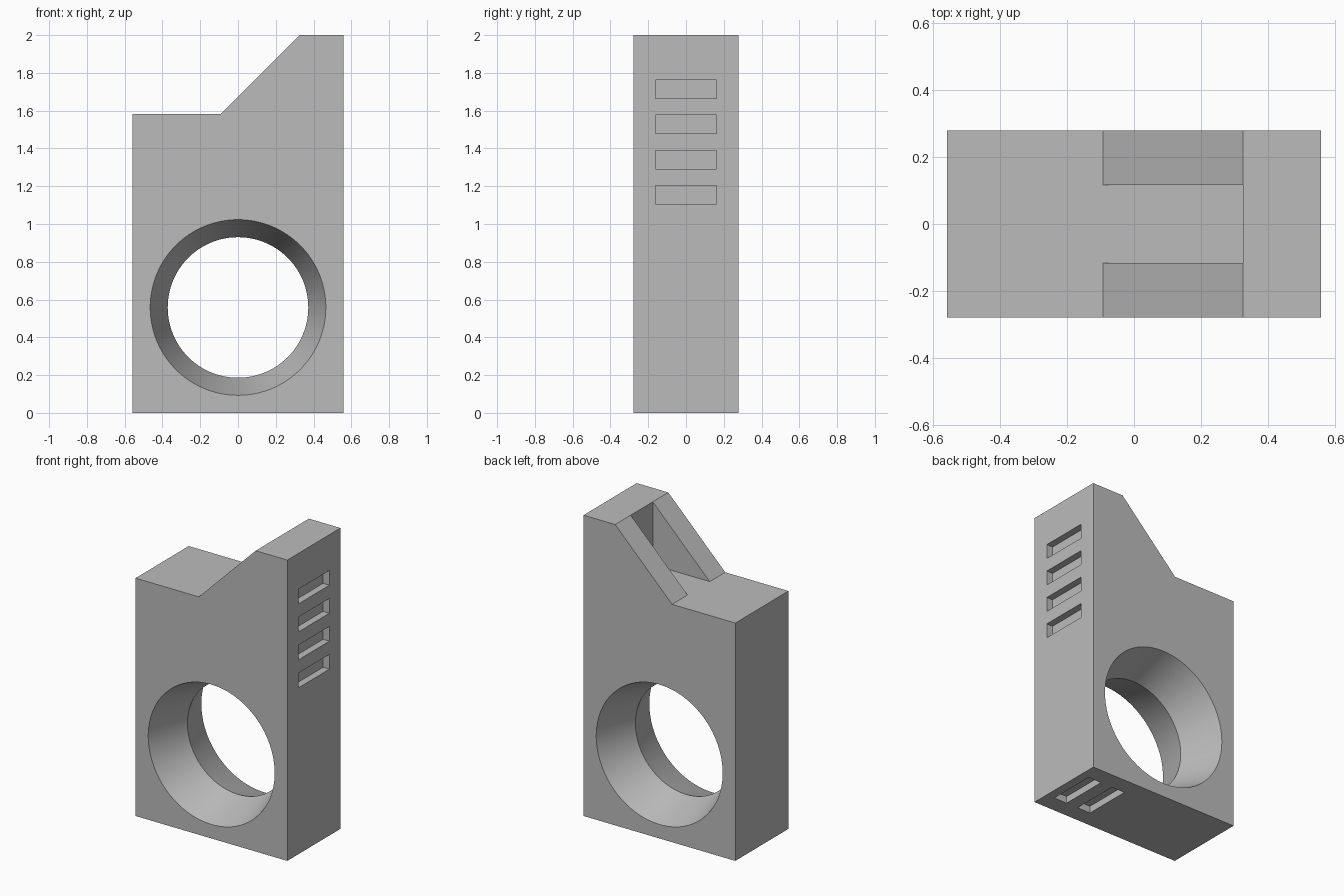
import bpy, bmesh, math

cube = bpy.data.objects.get("Cube")
if cube:
    bpy.data.objects.remove(cube, do_unlink=True)

U = 2 / 21.5                      # design unit
HALF_X, HALF_Y = 6 * U, 3 * U
SHELF, TOP = 17 * U, 2.0
RAMP_LOW, RAMP_HIGH = -U, 3.5 * U
SLOT_LONG, SLOT_WIDE, SLOT_DEEP = 3.5 * U, 0.098, 0.5 * U

grey = bpy.data.materials.new("plain_grey")
grey.use_nodes = True
colour = (0.5, 0.5, 0.5, 1)
grey.diffuse_color = colour
grey.node_tree.nodes["Principled BSDF"].inputs["Base Color"].default_value = colour


def finish(name, bm):
    bmesh.ops.recalc_face_normals(bm, faces=bm.faces)
    mesh = bpy.data.meshes.new(name)
    bm.to_mesh(mesh)
    bm.free()
    mesh.materials.append(grey)
    obj = bpy.data.objects.new(name, mesh)
    bpy.context.collection.objects.link(obj)
    return obj


def box(name, low, high):
    bm = bmesh.new()
    bmesh.ops.create_cube(bm, size=1)
    for v in bm.verts:
        v.co = [(a + b) / 2 + c * (b - a) for a, b, c in zip(low, high, v.co)]
    return finish(name, bm)


def cut(body, cutter):
    mod = body.modifiers.new("cut", "BOOLEAN")
    mod.operation = "DIFFERENCE"
    mod.solver = "EXACT"
    mod.object = cutter
    cutter.hide_render = True
    bpy.context.view_layer.objects.active = body
    bpy.ops.object.modifier_apply(modifier=mod.name)
    bpy.data.objects.remove(cutter, do_unlink=True)


# Body: stepped side profile extruded through its depth
outline = [(-HALF_X, 0), (HALF_X, 0), (HALF_X, TOP), (RAMP_HIGH, TOP),
           (RAMP_LOW, SHELF), (-HALF_X, SHELF)]
bm = bmesh.new()
face = bm.faces.new([bm.verts.new((x, -HALF_Y, z)) for x, z in outline])
ext = bmesh.ops.extrude_face_region(bm, geom=[face])
bmesh.ops.translate(bm, vec=(0, 2 * HALF_Y, 0),
                    verts=[g for g in ext["geom"] if isinstance(g, bmesh.types.BMVert)])
body = finish("bracket_body", bm)

# Open channel between the two sloping ribs
cut(body, box("channel_cutter", (RAMP_LOW - 0.1, -1.25 * U, SHELF),
              (RAMP_HIGH, 1.25 * U, TOP + 0.1)))

# Round opening, narrowest at mid depth and flaring to both faces
SIDES, REACH = 96, 1.2
bm = bmesh.new()
rings = []
for t in (-REACH, 0, REACH):
    radius = (4 + abs(t)) * U
    rings.append([bm.verts.new((radius * math.cos(a), t * HALF_Y, 6 * U + radius * math.sin(a)))
                  for a in (math.tau * i / SIDES for i in range(SIDES))])
for r, s in zip(rings, rings[1:]):
    for i in range(SIDES):
        j = (i + 1) % SIDES
        bm.faces.new((r[i], r[j], s[j], s[i]))
bm.faces.new(rings[0])
bm.faces.new(rings[-1])
cut(body, finish("opening_cutter", bm))

# Four shallow slots up the tall side
for i in range(4):
    z = 1.106 + 2 * U * i
    cut(body, box("side_slot_cutter", (HALF_X - SLOT_DEEP, -SLOT_LONG / 2, z),
                  (HALF_X + 0.1, SLOT_LONG / 2, z + SLOT_WIDE)))

# Two shallow slots under the base
for i in range(2):
    x = HALF_X - 0.06 - 2 * U * i
    cut(body, box("base_slot_cutter", (x - SLOT_WIDE, -SLOT_LONG / 2, -0.1),
                  (x, SLOT_LONG / 2, SLOT_DEEP)))

bpy.ops.object.select_all(action="DESELECT")
body.select_set(True)
bpy.context.view_layer.objects.active = body
bpy.ops.object.shade_smooth_by_angle(angle=math.radians(30))
